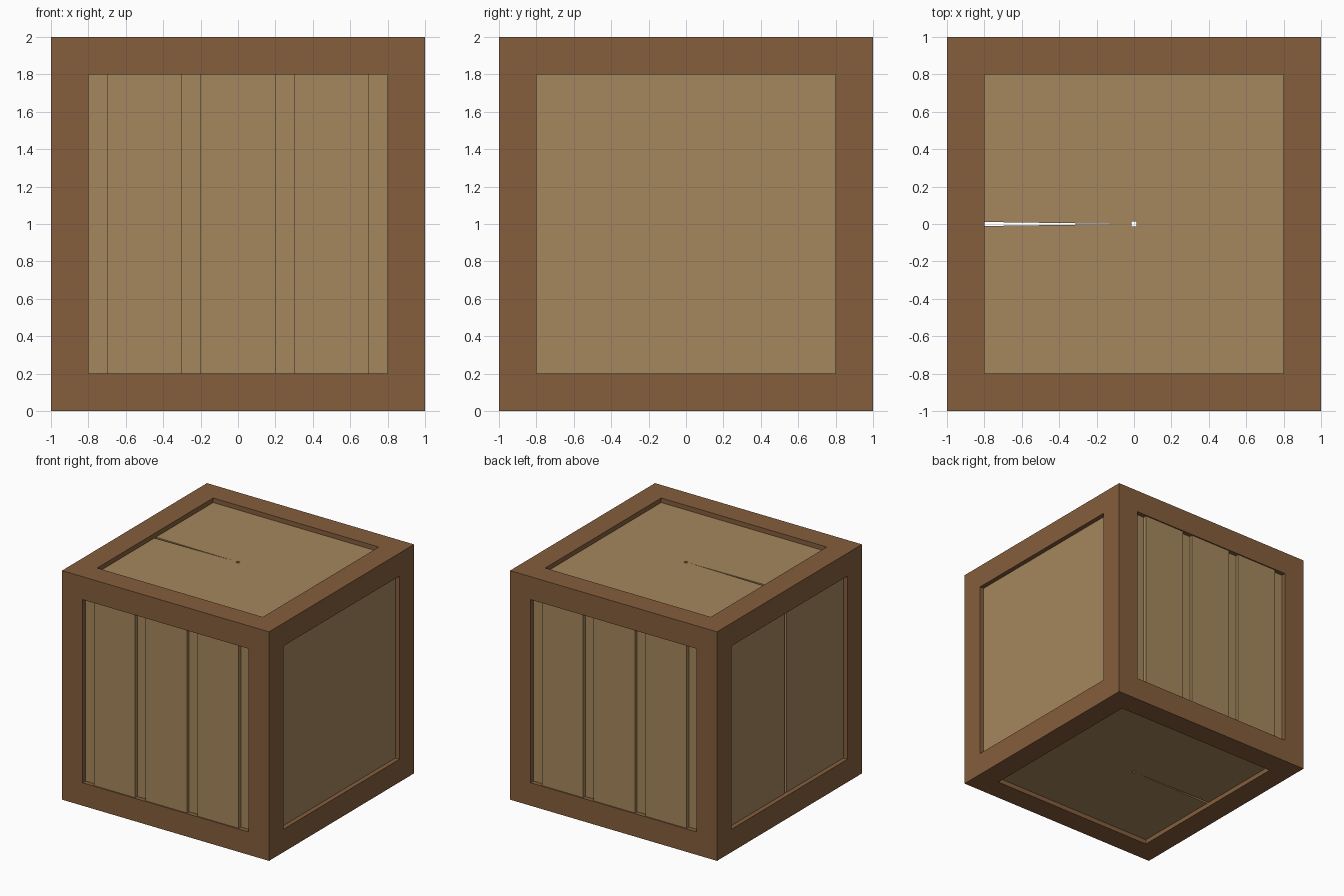
import bpy
import bmesh

old = bpy.data.objects.get("Cube")
if old:
    bpy.data.objects.remove(old, do_unlink=True)


def material(name, rgb):
    m = bpy.data.materials.new(name)
    m.use_nodes = True
    m.diffuse_color = (*rgb, 1)
    m.node_tree.nodes["Principled BSDF"].inputs["Base Color"].default_value = (*rgb, 1)
    return m


dark_wood = material("dark wood", (0.235, 0.112, 0.045))
light_wood = material("light wood", (0.376, 0.242, 0.109))


def make_object(name, bm, mat=None):
    bmesh.ops.recalc_face_normals(bm, faces=bm.faces[:])
    mesh = bpy.data.meshes.new(name)
    bm.to_mesh(mesh)
    bm.free()
    if mat:
        mesh.materials.append(mat)
    obj = bpy.data.objects.new(name, mesh)
    bpy.context.collection.objects.link(obj)
    return obj


def box(name, size, centre, mat=None):
    bm = bmesh.new()
    bmesh.ops.create_cube(bm, size=1)
    for v in bm.verts:
        v.co = [c * s + p for c, s, p in zip(v.co, size, centre)]
    return make_object(name, bm, mat)


def cut(obj, cutter):
    cutter.hide_render = True
    mod = obj.modifiers.new("cut", "BOOLEAN")
    mod.operation = "DIFFERENCE"
    mod.solver = "EXACT"
    mod.object = cutter
    bpy.context.view_layer.objects.active = obj
    bpy.ops.object.modifier_apply(modifier=mod.name)
    bpy.data.objects.remove(cutter, do_unlink=True)


MID = (0, 0, 1)
RAIL = 0.2        # width of the frame rails
OPEN = 1.6        # size of each frame opening
RECESS = 0.04     # depth of the panels behind the frame
PROUD = 0.03      # plank thickness in front of the panels

# Outer frame: a cube opened along all three axes
frame = box("frame", (2, 2, 2), MID, dark_wood)
for axis in range(3):
    size = [OPEN] * 3
    size[axis] = 3
    cut(frame, box("opening_cutter", size, MID))

# Hollow inner box forming the six recessed panels
outer = 2 - 2 * RECESS
inner = outer - 0.04
panels = box("panels", (outer,) * 3, MID, light_wood)
cut(panels, box("hollow_cutter", (inner,) * 3, MID))

# Tapering seam through the top, bottom and right panels
bm = bmesh.new()
seam = [bm.verts.new(p) for p in ((-1.1, -0.015, -1), (-0.03, 0, -1), (-1.1, 0.015, -1))]
face = bm.faces.new(seam)
grown = bmesh.ops.extrude_face_region(bm, geom=[face])["geom"]
bmesh.ops.translate(bm, vec=(0, 0, 4),
                    verts=[g for g in grown if isinstance(g, bmesh.types.BMVert)])
cut(panels, make_object("seam_cutter", bm))

# Small central hole through the top and bottom panels
cut(panels, box("hole_cutter", (0.026, 0.026, 4), MID))

# Three raised planks on the front and on the back
for side, sign in (("front", -1), ("back", 1)):
    for label, x in (("right", -0.5), ("middle", 0), ("left", 0.5)):
        y = sign * (1 - RECESS + PROUD / 2 - 0.005)
        box(f"{side}_plank_{label}", (0.4, PROUD + 0.01, OPEN + 0.02), (x, y, 1), light_wood)
